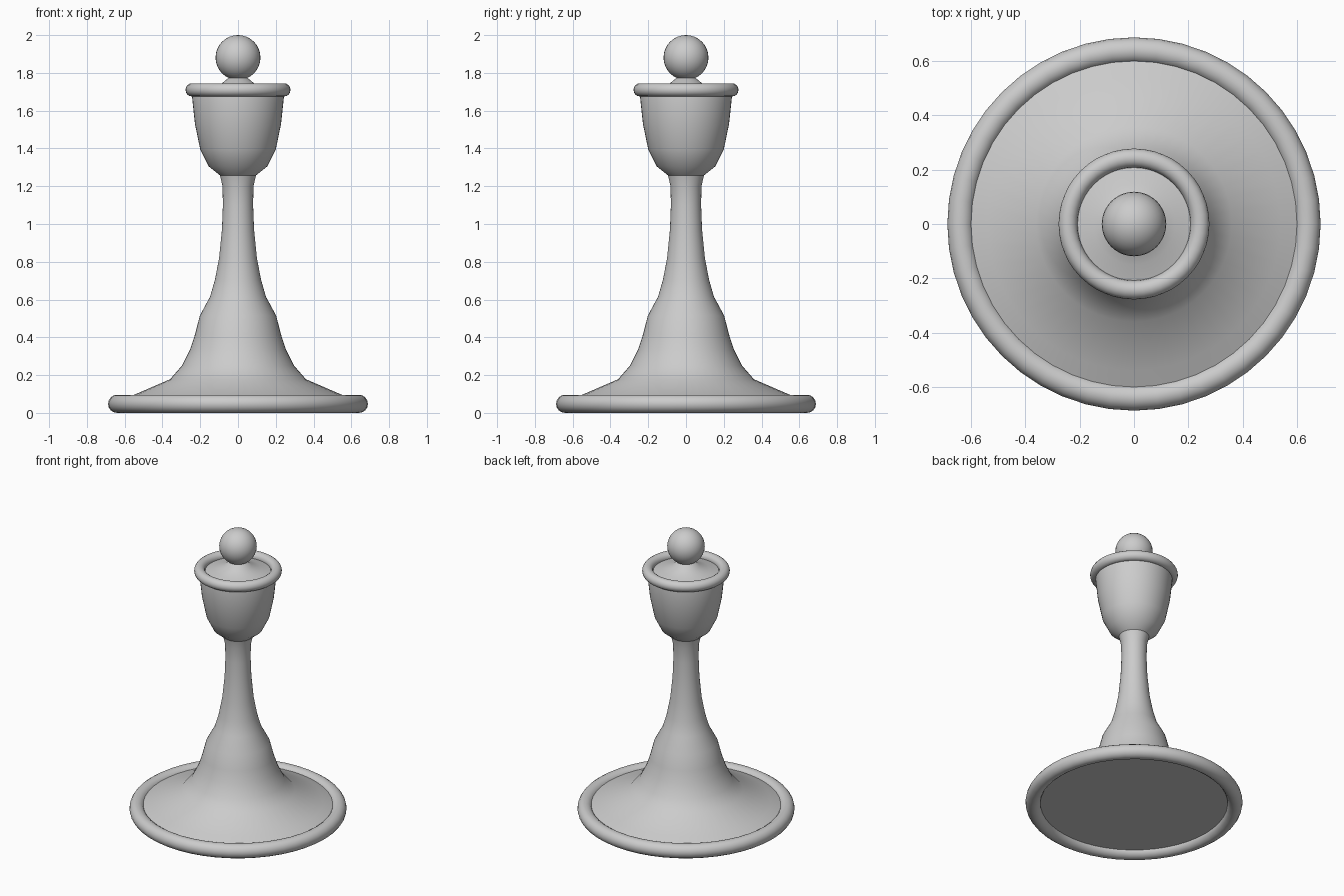
import bpy, bmesh, math

if "Cube" in bpy.data.objects:
    bpy.data.objects.remove(bpy.data.objects["Cube"])

grey = bpy.data.materials.new("light grey")
grey.diffuse_color = (0.6, 0.6, 0.6, 1)
grey.use_nodes = True
grey.node_tree.nodes["Principled BSDF"].inputs["Base Color"].default_value = grey.diffuse_color

def finish(ob, name, angle):
    ob.name = name
    ob.data.materials.clear()
    ob.data.materials.append(grey)
    bpy.ops.object.select_all(action='DESELECT')
    ob.select_set(True)
    bpy.context.view_layer.objects.active = ob
    bpy.ops.object.shade_smooth_by_angle(angle=math.radians(angle))

def lathe(name, profile, n=48, angle=35):
    bm = bmesh.new()
    vs = [bm.verts.new((r, 0, z)) for r, z in profile]
    es = [bm.edges.new(p) for p in zip(vs, vs[1:])]
    bmesh.ops.spin(bm, geom=vs + es, cent=(0, 0, 0), axis=(0, 0, 1),
                   angle=2 * math.pi, steps=n)
    bmesh.ops.remove_doubles(bm, verts=bm.verts, dist=1e-4)
    bmesh.ops.recalc_face_normals(bm, faces=bm.faces)
    me = bpy.data.meshes.new(name)
    bm.to_mesh(me)
    bm.free()
    ob = bpy.data.objects.new(name, me)
    bpy.context.collection.objects.link(ob)
    finish(ob, name, angle)

def ring(name, major, minor, z):
    bpy.ops.mesh.primitive_torus_add(major_radius=major, minor_radius=minor, location=(0, 0, z),
                                     major_segments=48, minor_segments=16)
    finish(bpy.context.object, name, 60)

# flared foot, stem, cup and lid, closed underneath
lathe("body", [(0, .04), (.62, .04), (.62, .066), (.54, .1), (.36, .178), (.297, .25), (.254, .335),
               (.228, .414), (.202, .515), (.148, .615), (.122, .705), (.1, .82),
               (.085, .97), (.08, 1.1), (.082, 1.2), (.095, 1.257), (.155, 1.305),
               (.2, 1.395), (.228, 1.53), (.244, 1.68), (.24, 1.70), (.15, 1.72),
               (.085, 1.745), (.04, 1.782), (0, 1.79)])

# rolled rims
ring("base_rim", .64, .048, .048)
ring("cup_rim", .243, .035, 1.71)

# ball on top
bpy.ops.mesh.primitive_uv_sphere_add(segments=32, ring_count=16, radius=.119, location=(0, 0, 1.881))
finish(bpy.context.object, "finial_ball", 60)
